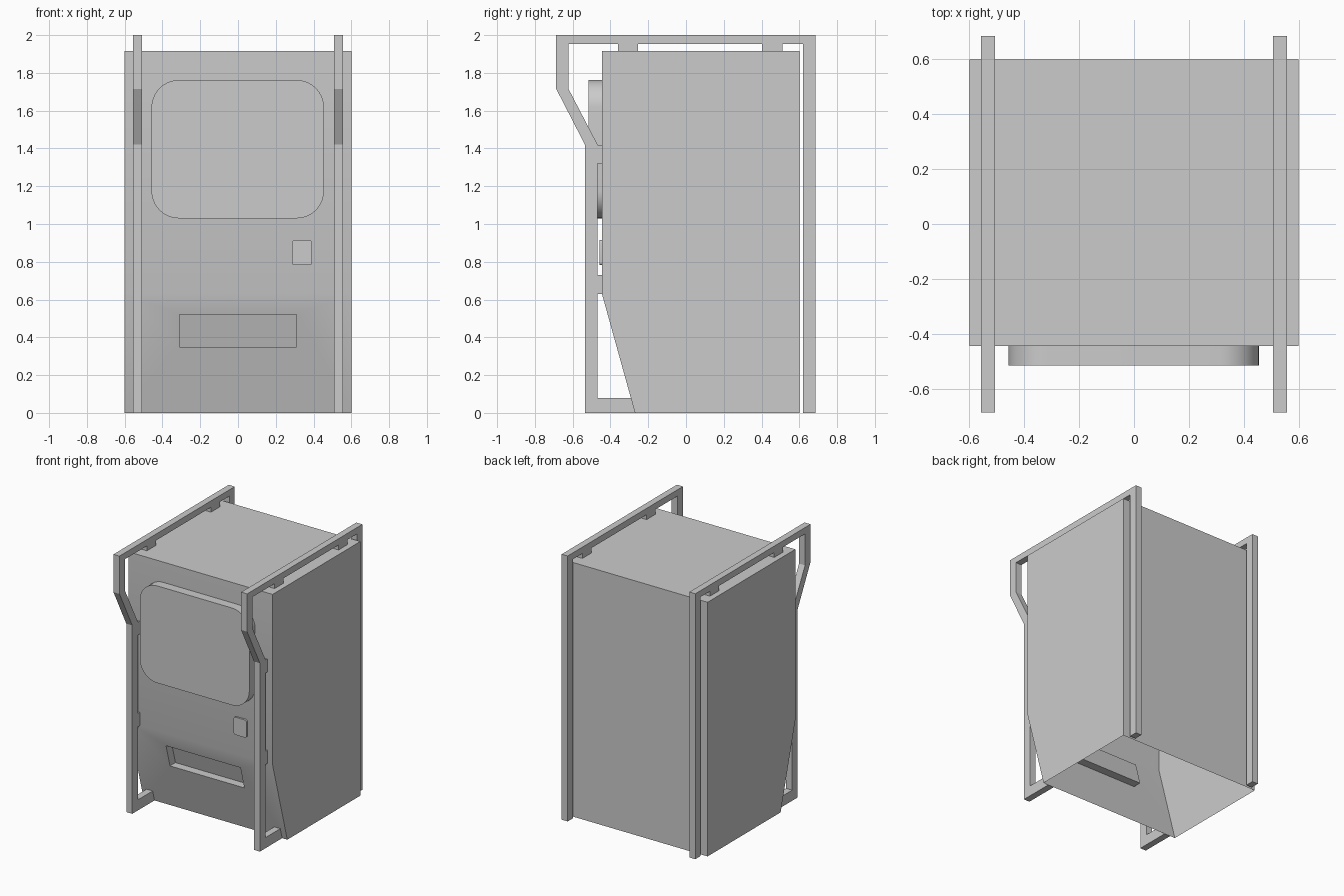
import bpy, bmesh
from math import sin, cos, pi, radians

if "Cube" in bpy.data.objects:
    bpy.data.objects.remove(bpy.data.objects["Cube"])


def finish(name, bm, angle=25):
    bmesh.ops.recalc_face_normals(bm, faces=bm.faces)
    me = bpy.data.meshes.new(name)
    bm.to_mesh(me)
    bm.free()
    ob = bpy.data.objects.new(name, me)
    bpy.context.collection.objects.link(ob)
    bpy.ops.object.select_all(action='DESELECT')
    ob.select_set(True)
    bpy.context.view_layer.objects.active = ob
    bpy.ops.object.shade_smooth_by_angle(angle=radians(angle))
    return ob


def prism(bm, pts, offset):
    """Closed prism from a 3D outline and an extrusion vector."""
    face = bm.faces.new([bm.verts.new(p) for p in pts])
    geo = bmesh.ops.extrude_face_region(bm, geom=[face], use_keep_orig=True)
    verts = [g for g in geo['geom'] if isinstance(g, bmesh.types.BMVert)]
    bmesh.ops.translate(bm, verts=verts, vec=offset)


def rounded_plate(name, x0, x1, z0, z1, y0, y1, r, n):
    pts = []
    corners = [(x1 - r, z1 - r), (x0 + r, z1 - r), (x0 + r, z0 + r), (x1 - r, z0 + r)]
    for k, (cx, cz) in enumerate(corners):
        for i in range(n + 1):
            a = (k + i / n) * pi / 2
            pts.append((cx + r * cos(a), y0, cz + r * sin(a)))
    bm = bmesh.new()
    prism(bm, pts, (0, y1 - y0, 0))
    return finish(name, bm)


# Cabinet shell: open underneath, lower front slopes back
W, FRONT, BACK, TOP, KNEE, TOE = 0.6, -0.445, 0.6, 1.915, 0.63, -0.27


def slope_y(z):
    return TOE + (FRONT - TOE) * z / KNEE


bm = bmesh.new()
profile = [(TOE, 0), (FRONT, KNEE), (FRONT, TOP), (BACK, TOP), (BACK, 0)]
left = [bm.verts.new((-W, y, z)) for y, z in profile]
right = [bm.verts.new((W, y, z)) for y, z in profile]
bm.faces.new(left)
bm.faces.new(right)
for i in range(1, 4):
    bm.faces.new((left[i], left[i + 1], right[i + 1], right[i]))

# Delivery slot recessed into the sloping front
slot = [(-0.31, 0.35), (0.31, 0.35), (0.31, 0.52), (-0.31, 0.52)]
outer = [left[0], right[0], right[1], left[1]]
rim = [bm.verts.new((x, slope_y(z), z)) for x, z in slot]
deep = [bm.verts.new((x, slope_y(z) + 0.065, z)) for x, z in slot]
for a, b in ((outer, rim), (rim, deep)):
    for i in range(4):
        j = (i + 1) % 4
        bm.faces.new((a[i], a[j], b[j], b[i]))
bm.faces.new(deep)
finish("cabinet", bm)

# Front display panel and small keypad
rounded_plate("display_panel", -0.458, 0.455, 1.03, 1.762, -0.515, FRONT, 0.145, 10)
rounded_plate("keypad", 0.285, 0.392, 0.782, 0.915, -0.459, FRONT, 0.015, 4)

# Side rails: one bent bar loop per side with stand-off blocks
X0, X1 = 0.507, 0.557
rail = [(TOE, 0), (-0.535, 0), (-0.535, 1.42), (-0.687, 1.715), (-0.687, 2.0),
        (0.685, 2.0), (0.685, 0), (0.62, 0), (0.62, 1.952), (-0.622, 1.952),
        (-0.622, 1.715), (-0.468, 1.42), (-0.468, 0.08), (slope_y(0.08), 0.08)]
blocks = [(-0.468, FRONT, 0.63, 0.73), (-0.468, FRONT, 1.32, 1.417),
          (-0.36, -0.255, TOP, 1.952), (0.402, 0.51, TOP, 1.952)]
for side, s in (("left", -1), ("right", 1)):
    bm = bmesh.new()
    prism(bm, [(s * X0, y, z) for y, z in rail], (s * (X1 - X0), 0, 0))
    finish(side + "_rail", bm, 10)
    bm = bmesh.new()
    for y0, y1, z0, z1 in blocks:
        prism(bm, [(s * X0, y0, z0), (s * X0, y1, z0), (s * X0, y1, z1), (s * X0, y0, z1)],
              (s * (X1 - X0), 0, 0))
    finish(side + "_rail_mounts", bm, 10)
